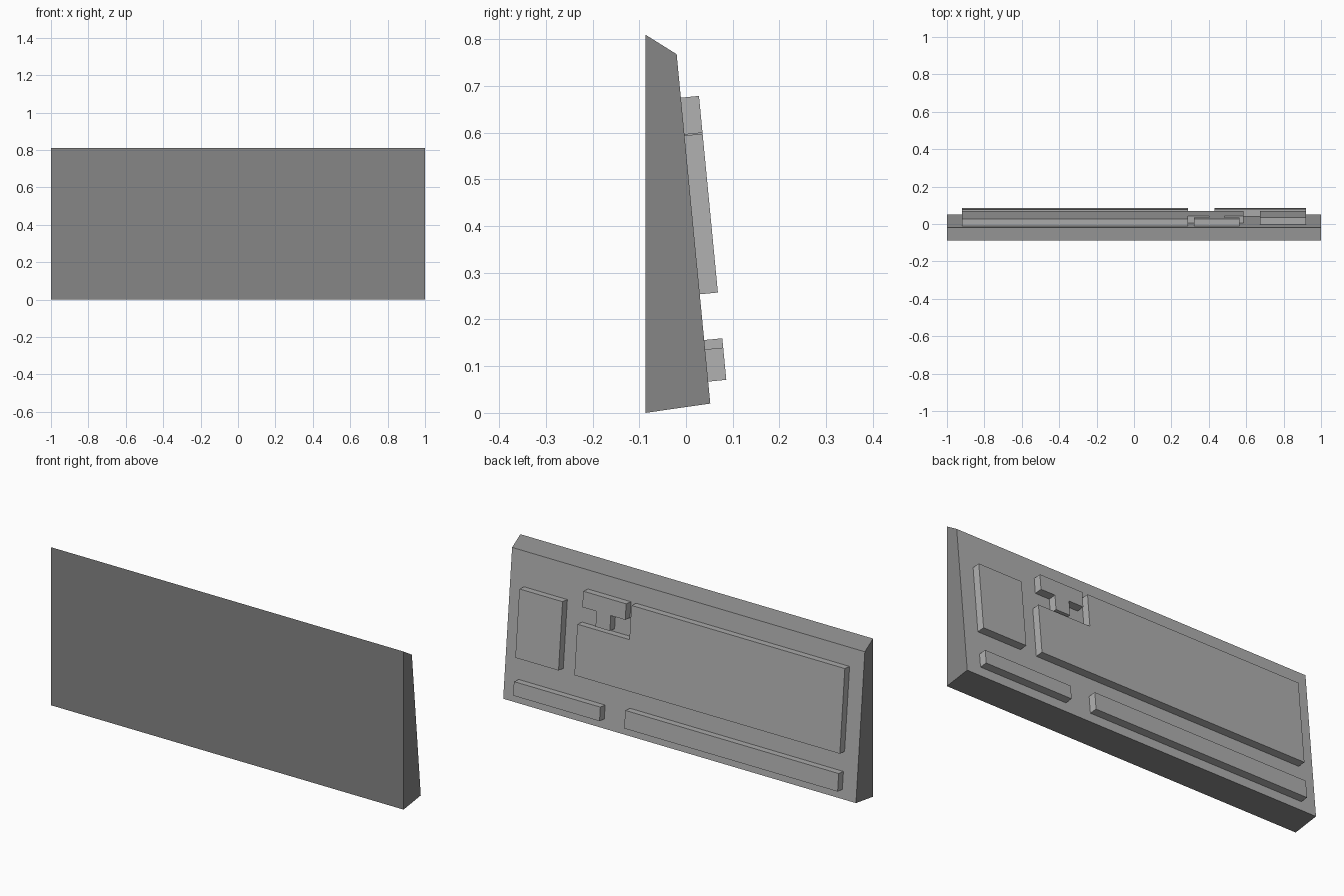
import bpy, bmesh
from mathutils import Vector

if "Cube" in bpy.data.objects:
    bpy.data.objects.remove(bpy.data.objects["Cube"])


def material(name, value):
    m = bpy.data.materials.new(name)
    m.diffuse_color = (value, value, value, 1)
    m.use_nodes = True
    m.node_tree.nodes["Principled BSDF"].inputs["Base Color"].default_value = m.diffuse_color
    return m


dark_grey = material("dark_grey", 0.24)
light_grey = material("light_grey", 0.44)


def prism(name, base, offset, mats):
    """Extrude a closed outline of points along an offset vector."""
    bm = bmesh.new()
    face = bm.faces.new([bm.verts.new(p) for p in base])
    new = bmesh.ops.extrude_face_region(bm, geom=[face])["geom"]
    bmesh.ops.translate(bm, vec=offset,
                        verts=[v for v in new if isinstance(v, bmesh.types.BMVert)])
    bmesh.ops.recalc_face_normals(bm, faces=bm.faces)
    mesh = bpy.data.meshes.new(name)
    bm.to_mesh(mesh)
    bm.free()
    for m in mats:
        mesh.materials.append(m)
    obj = bpy.data.objects.new(name, mesh)
    bpy.context.collection.objects.link(obj)
    return obj


# Wedge-shaped case, with its sloped typing face in the lighter grey
profile = [(-0.087, 0.0), (0.052, 0.02), (-0.02, 0.768), (-0.087, 0.81)]
case = prism("keyboard_case", [(-1, y, z) for y, z in profile],
             Vector((2, 0, 0)), [dark_grey, light_grey])
for poly in case.data.polygons:
    poly.material_index = int(poly.normal.y > 0.9)

# Key blocks stand on the sloped face; outlines are (x, z) on that face
NORMAL = Vector((0, 0.748, 0.072)).normalized()
HEIGHT, SINK = 0.039, 0.004


def on_slope(x, z):
    return Vector((x, 0.052 - (z - 0.02) * 0.072 / 0.748, z))


def key_block(name, outline):
    base = [on_slope(x, z) - NORMAL * SINK for x, z in outline]
    prism(name, base, NORMAL * (HEIGHT + SINK), [light_grey])


def rect(x0, x1, z0, z1):
    return [(x0, z0), (x1, z0), (x1, z1), (x0, z1)]


key_block("function_row", rect(-0.92, 0.29, 0.067, 0.156))
key_block("indicator_row", rect(0.43, 0.92, 0.067, 0.136))
key_block("number_pad", rect(0.675, 0.92, 0.254, 0.594))
key_block("main_keys", [(-0.92, 0.254), (0.585, 0.254), (0.585, 0.506),
                        (0.29, 0.506), (0.29, 0.675), (-0.92, 0.675)])
key_block("arrow_keys", [(0.32, 0.675), (0.32, 0.596), (0.402, 0.596), (0.402, 0.52),
                         (0.483, 0.52), (0.483, 0.596), (0.563, 0.596), (0.563, 0.675)])
